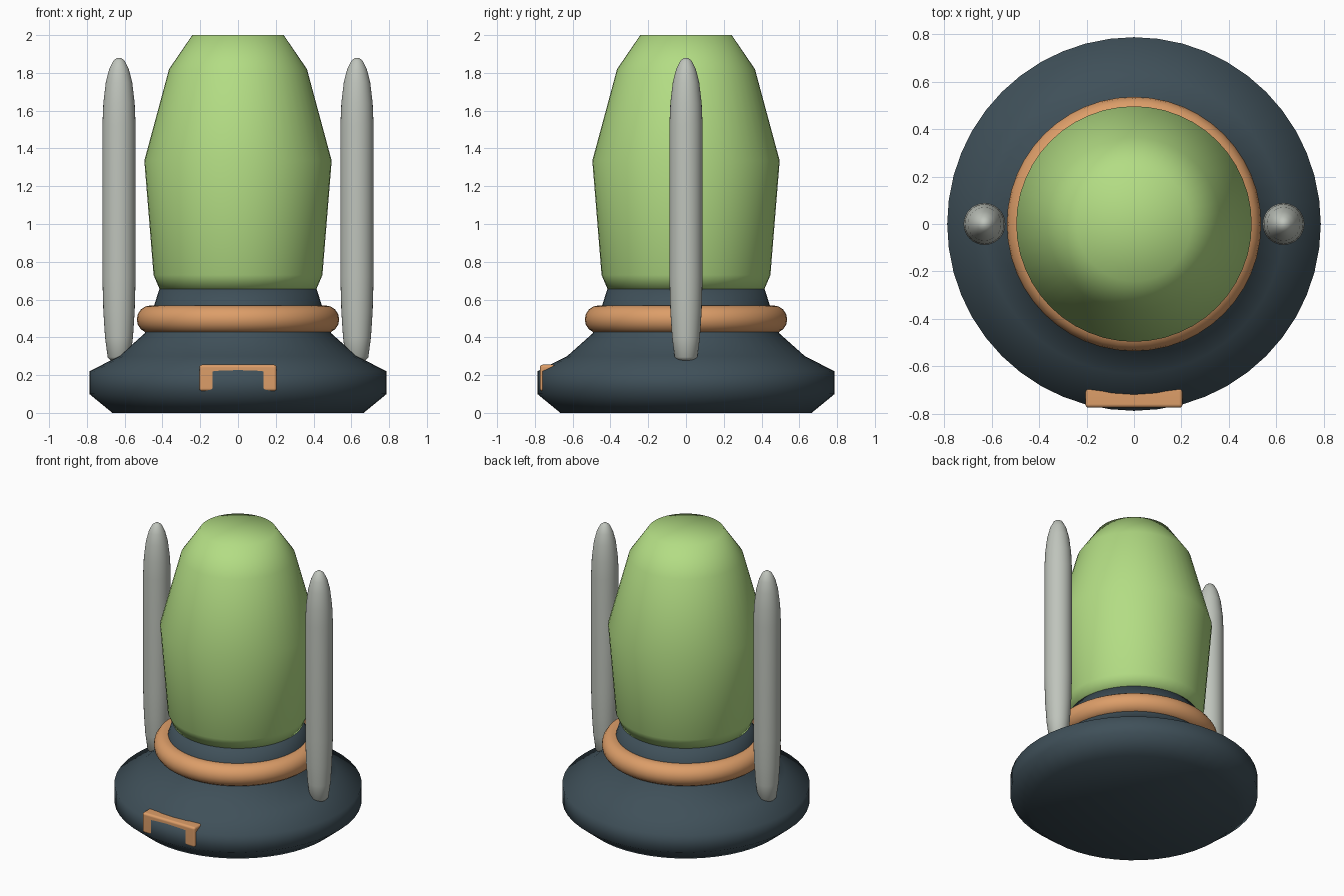
import bpy, bmesh
from math import cos, sin, pi

if "Cube" in bpy.data.objects:
    bpy.data.objects.remove(bpy.data.objects["Cube"])


def material(name, rgb):
    m = bpy.data.materials.new(name)
    m.diffuse_color = (*rgb, 1)
    m.use_nodes = True
    m.node_tree.nodes["Principled BSDF"].inputs["Base Color"].default_value = m.diffuse_color
    return m


def finish(name, bm, mat):
    bmesh.ops.recalc_face_normals(bm, faces=bm.faces)
    for f in bm.faces:
        f.smooth = True
    me = bpy.data.meshes.new(name)
    bm.to_mesh(me)
    bm.free()
    ob = bpy.data.objects.new(name, me)
    bpy.context.collection.objects.link(ob)
    if mat:
        me.materials.append(mat)
    return ob


def lathe(name, profile, mat=None, x=0.0, n=48, closed=False):
    """Spin (radius, z) points around a vertical axis at x."""
    bm = bmesh.new()
    rings = []
    for r, z in profile:
        if r == 0:
            rings.append([bm.verts.new((x, 0, z))] * n)
        else:
            rings.append([bm.verts.new((x + r * cos(2 * pi * i / n), r * sin(2 * pi * i / n), z))
                          for i in range(n)])
    pairs = list(zip(rings, rings[1:]))
    if closed:
        pairs.append((rings[-1], rings[0]))
    for a, b in pairs:
        for i in range(n):
            j = (i + 1) % n
            bm.faces.new(list(dict.fromkeys((a[i], a[j], b[j], b[i]))))
    return finish(name, bm, mat)


green = material("green", (0.45, 0.72, 0.23))
slate = material("slate", (0.05, 0.08, 0.10))
copper = material("copper", (0.72, 0.34, 0.14))
silver = material("silver", (0.52, 0.55, 0.50))

# Wide base with tapering neck
lathe("base", [(0, 0), (0.665, 0), (0.787, 0.10), (0.787, 0.22), (0.63, 0.30),
               (0.495, 0.42), (0.45, 0.55), (0.415, 0.66), (0, 0.66)], slate)

# Faceted-profile body
lathe("body", [(0, 0.655), (0.415, 0.655), (0.447, 0.73), (0.496, 1.335),
               (0.365, 1.82), (0.242, 2.0), (0, 2.0)], green)

# Collar ring around the neck
lathe("collar_ring", [(0.462 + 0.074 * cos(2 * pi * k / 16), 0.495 + 0.074 * sin(2 * pi * k / 16))
                      for k in range(16)], copper, closed=True)

# Side rods with rounded tips
rod = [(0, 0.275), (0.045, 0.278), (0.06, 0.295), (0.074, 0.40), (0.083, 0.54), (0.088, 0.72),
       (0.088, 1.52), (0.083, 1.64), (0.07, 1.75), (0.052, 1.82), (0.03, 1.865), (0.012, 1.878), (0, 1.88)]
for side, x in (("left", -0.63), ("right", 0.63)):
    lathe(side + "_rod", rod, silver, x=x, n=32)

# Rounded front block, mostly sunk in the base so only its rim shows
bm = bmesh.new()
bmesh.ops.create_cube(bm, size=1)
bmesh.ops.scale(bm, vec=(0.41, 0.085, 0.14), verts=bm.verts)
bmesh.ops.translate(bm, vec=(0, -0.7315, 0.185), verts=bm.verts)
bmesh.ops.bevel(bm, geom=bm.edges[:], offset=0.015, segments=3, profile=0.5, affect='EDGES')
plate = finish("front_latch", bm, copper)
plate.modifiers.new("normals", 'WEIGHTED_NORMAL')
